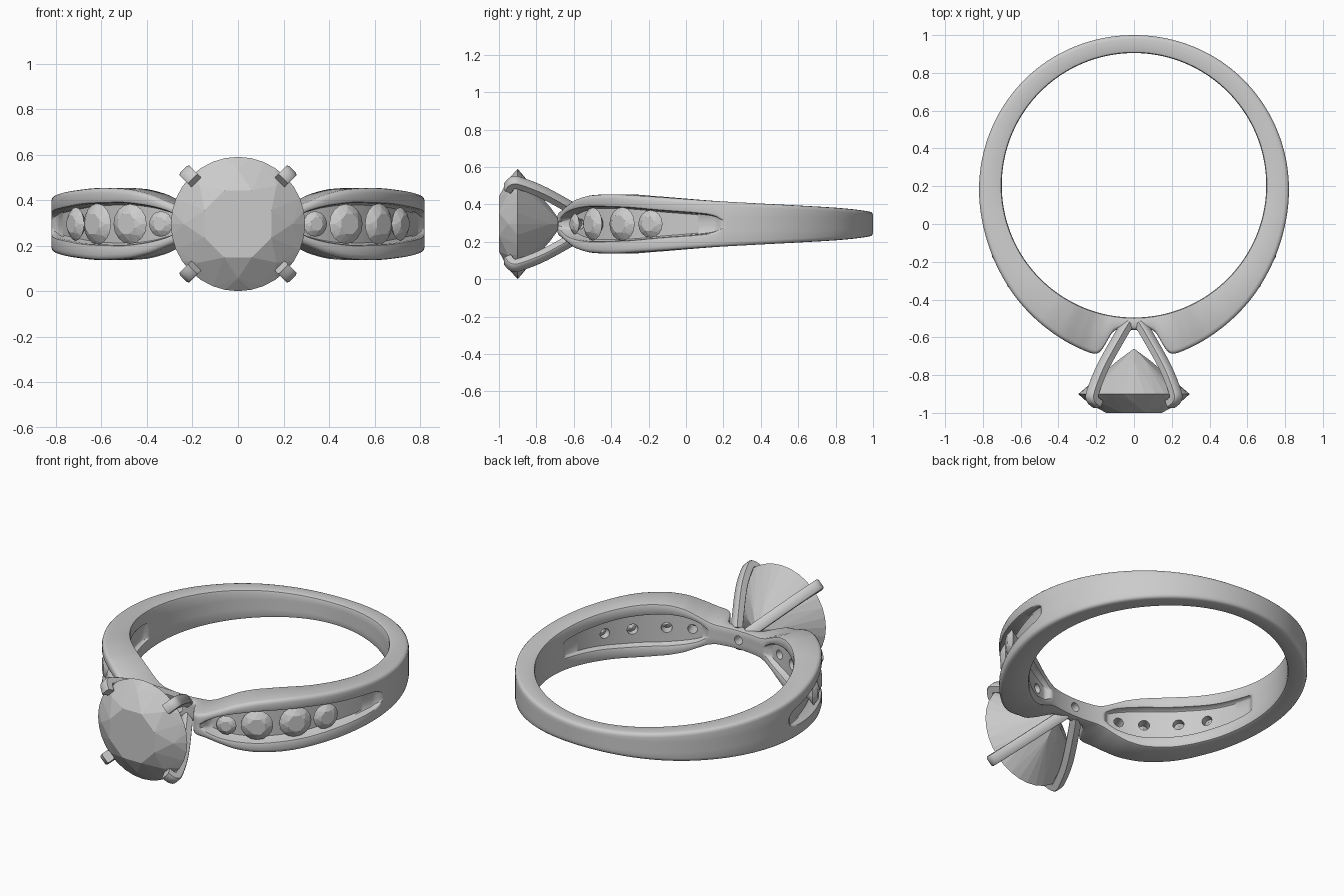
import bpy, bmesh, math
from mathutils import Vector, Matrix

if "Cube" in bpy.data.objects:
    bpy.data.objects.remove(bpy.data.objects["Cube"])

CY, CZ = 0.205, 0.295          # ring axis position and mid height


def curve(keys, t):
    """Smooth monotone interpolation through (t, value) keys."""
    n = len(keys)
    s = [(keys[i + 1][1] - keys[i][1]) / (keys[i + 1][0] - keys[i][0]) for i in range(n - 1)]
    m = [0] + [2 * a * b / (a + b) if a * b > 0 else 0 for a, b in zip(s, s[1:])] + [0]
    t = max(keys[0][0], min(keys[-1][0], t))
    i = next(k for k in range(n - 1) if t <= keys[k + 1][0])
    h = keys[i + 1][0] - keys[i][0]
    u = (t - keys[i][0]) / h
    return ((1 + 2 * u) * (1 - u) ** 2 * keys[i][1] + u * (1 - u) ** 2 * h * m[i]
            + u * u * (3 - 2 * u) * keys[i + 1][1] + u * u * (u - 1) * h * m[i + 1])


def make_object(name, bm):
    bmesh.ops.recalc_face_normals(bm, faces=bm.faces)
    me = bpy.data.meshes.new(name)
    bm.to_mesh(me)
    bm.free()
    ob = bpy.data.objects.new(name, me)
    bpy.context.collection.objects.link(ob)
    return ob


def activate(ob):
    bpy.ops.object.select_all(action='DESELECT')
    ob.select_set(True)
    bpy.context.view_layer.objects.active = ob


def loft(bm, sections, closed):
    """Skin a list of point loops."""
    rows = [[bm.verts.new(p) for p in sec] for sec in sections]
    n = len(rows[0])
    for i in range(len(rows) if closed else len(rows) - 1):
        a, b = rows[i], rows[(i + 1) % len(rows)]
        for j in range(n):
            k = (j + 1) % n
            bm.faces.new((a[j], a[k], b[k], b[j]))
    if not closed:
        bm.faces.new(rows[0])
        bm.faces.new(rows[-1])


def polar(deg, r, z=0.0):
    t = math.radians(deg)
    return Vector((r * math.sin(t), CY - r * math.cos(t), CZ + z))


# Band profile keys by angle away from the front
OUTER = [(0, .765), (6, .767), (8, .782), (12, .908), (13.5, .917), (20, .908), (30, .89),
         (45, .865), (60, .842), (75, .827), (90, .82), (135, .805), (180, .795)]
WIDTH = [(0, .058), (11, .06), (15, .07), (20, .097), (27, .134), (35, .154), (44, .159),
         (60, .148), (90, .12), (135, .09), (180, .067)]
GROOVE = [(0, .012), (14, .012), (17, .034), (21, .06), (28, .082), (36, .092), (50, .088),
          (65, .072), (84, .05), (87, .04), (90, .02), (180, .02)]
OUT_DEPTH = [(0, 0), (14, 0), (17, .06), (25, .07), (60, .065), (86, .03), (90, 0), (180, 0)]
IN_DEPTH = [(0, 0), (15, 0), (18, .03), (30, .038), (60, .035), (83, .022), (87, 0), (180, 0)]


def band_section(deg):
    a = abs(deg)
    ro, w, g, do, di = (curve(k, a) for k in (OUTER, WIDTH, GROOVE, OUT_DEPTH, IN_DEPTH))
    ri = .70
    half = [(ro - do, .004), (ro - do, g - .008), (ro - do * .9, g - .003), (ro - do * .2, g),
            (ro - do * .05, g + .004), (ro, g + .012), (ro, w - .022), (ro - .003, w - .01),
            (ro - .01, w - .003), (ro - .022, w), (ri + .014, w), (ri + .004, w - .004),
            (ri, w - .014), (ri, g + .01), (ri + di * .1, g + .003), (ri + di * .85, g - .002),
            (ri + di, g - .007), (ri + di, .004)]
    loop = half + [(r, -z) for r, z in reversed(half)]
    return [polar(deg, r, z) for r, z in loop]


# Band with grooved shoulders
bm = bmesh.new()
loft(bm, [band_section(-180 + .75 * i) for i in range(480)], True)
band = make_object("band", bm)

# Side stones: angle, girdle distance, radius
STONES = [(23, .868, .056), (34, .848, .088), (48.5, .825, .09), (61, .815, .074)]

# Holes drilled through the floor under every stone
bm = bmesh.new()
for deg, rad in [(0, .026)] + [(s * d, .027 + .1 * (r - .056)) for d, _, r in STONES for s in (1, -1)]:
    rot = (polar(deg, 1) - polar(deg, 0)).to_track_quat('Z', 'Y').to_matrix().to_4x4()
    bmesh.ops.create_cone(bm, cap_ends=True, segments=24, radius1=rad, radius2=rad, depth=.3,
                          matrix=Matrix.Translation(polar(deg, .75)) @ rot)
cutter = make_object("hole_cutter", bm)
cutter.hide_render = True
activate(band)
mod = band.modifiers.new("holes", 'BOOLEAN')
mod.operation, mod.solver, mod.object = 'DIFFERENCE', 'EXACT', cutter
bpy.ops.object.modifier_apply(modifier=mod.name)
bpy.data.objects.remove(cutter)
bpy.ops.object.shade_smooth_by_angle(angle=math.radians(40))


def brilliant(name, center, direction, r, crown, depth, girdle):
    """Faceted round stone: table, crown, girdle and pavilion as a convex hull."""
    bm = bmesh.new()
    rings = [(8, .54, crown, .5), (8, .81, crown * .5, 0), (girdle, 1, 0, 0),
             (8, .3, -depth * .73, 0)]
    for n, k, h, off in rings:
        for i in range(n):
            a = 2 * math.pi * (i + off) / n
            bm.verts.new((r * k * math.cos(a), r * k * math.sin(a), h))
    bm.verts.new((0, 0, -depth))
    bmesh.ops.convex_hull(bm, input=bm.verts)
    bmesh.ops.dissolve_limit(bm, angle_limit=.01, verts=bm.verts, edges=bm.edges)
    bm.transform(Matrix.Translation(center) @ direction.to_track_quat('Z', 'Y').to_matrix().to_4x4())
    return make_object(name, bm)


# Centre stone
brilliant("centre_stone", Vector((0, -.9, CZ)), Vector((0, -1, 0)), .295, .1, .24, 32)

# Channel-set side stones
for side, s in (("right", 1), ("left", -1)):
    for i, (deg, dist, r) in enumerate(STONES):
        c = polar(s * deg, dist)
        brilliant(f"{side}_side_stone_{i + 1}", c, c - polar(0, 0), r, r * .34, r * .8, 16)

# Four claws holding the centre stone
PATH = [(.05, -.53), (.11, -.6), (.235, -.76), (.303, -.88), (.312, -.925), (.27, -.953)]
U, Y = ([(i, p[k]) for i, p in enumerate(PATH)] for k in (0, 1))
STEPS = 40
line = []
for i in range(STEPS + 1):
    f = i / STEPS * (len(PATH) - 1)
    k = min(int(f), len(PATH) - 2)
    q = [Vector(PATH[max(0, min(len(PATH) - 1, k + d))]) for d in (-1, 0, 1, 2)]
    t = f - k
    line.append(.5 * (2 * q[1] + (q[2] - q[0]) * t + (2 * q[0] - 5 * q[1] + 4 * q[2] - q[3]) * t * t
                      + (3 * q[1] - q[0] - 3 * q[2] + q[3]) * t ** 3))
for n in range(4):
    a = math.radians(45 + 90 * n)
    sections = []
    for i, p in enumerate(line):
        d = (line[min(i + 1, STEPS)] - line[max(i - 1, 0)]).normalized()
        nrm = Vector((-d.y, d.x))
        sec = []
        for sn, v in ((-1, -.75), (-.75, -1), (.75, -1), (1, -.75), (1, .75), (.75, 1), (-.75, 1), (-1, .75)):
            e = p + nrm * sn * .024
            v *= .03
            sec.append((e.x * math.cos(a) - v * math.sin(a), e.y,
                        CZ + e.x * math.sin(a) + v * math.cos(a)))
        sections.append(sec)
    bm = bmesh.new()
    loft(bm, sections, False)
    claw = make_object(f"claw_{n + 1}", bm)
    activate(claw)
    bpy.ops.object.shade_smooth_by_angle(angle=math.radians(50))
